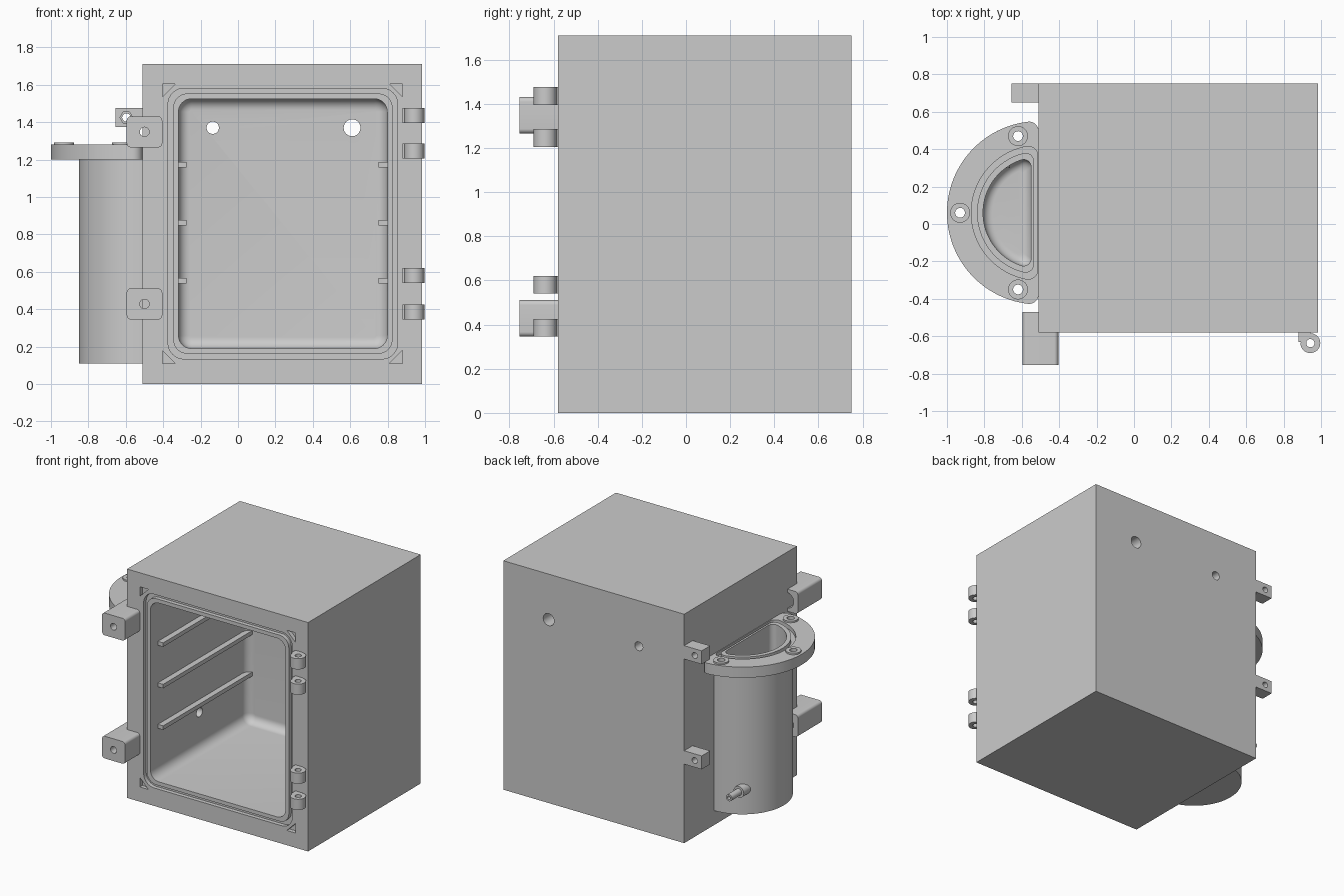
import bpy, bmesh
from math import pi, sin, cos, sqrt, atan2

old = bpy.data.objects.get("Cube")
if old:
    bpy.data.objects.remove(old, do_unlink=True)

GREY = (0.6, 0.6, 0.6, 1)
mat = bpy.data.materials.new("plain grey")
mat.use_nodes = True
mat.diffuse_color = GREY
mat.node_tree.nodes["Principled BSDF"].inputs["Base Color"].default_value = GREY

PLACE = {"x": lambda u, v, w: (w, u, v),
         "y": lambda u, v, w: (u, w, v),
         "z": lambda u, v, w: (u, v, w)}


# Outline helpers
def arc(cx, cy, r, a, b, n=8):
    return [(cx + r * cos(a + (b - a) * i / n), cy + r * sin(a + (b - a) * i / n))
            for i in range(n + 1)]


def circle(cx, cy, r, n=40):
    return arc(cx, cy, r, 0, 2 * pi, n)[:-1]


def rect(u0, u1, v0, v1):
    return [(u0, v0), (u1, v0), (u1, v1), (u0, v1)]


def round_rect(u0, u1, v0, v1, r):
    return (arc(u1 - r, v1 - r, r, 0, pi / 2) + arc(u0 + r, v1 - r, r, pi / 2, pi)
            + arc(u0 + r, v0 + r, r, pi, 1.5 * pi) + arc(u1 - r, v0 + r, r, 1.5 * pi, 2 * pi))


WALL, MID = -0.51, 0.06     # side wall of the cabinet and middle of the tank


def d_shape(r, flat, k):
    """Half disc with a flat side and two rounded corners of radius k."""
    f = flat - k
    h = sqrt((r - k) ** 2 - (f - WALL) ** 2)
    a = atan2(h, f - WALL)
    return (arc(WALL, MID, r, a, 2 * pi - a, 56) + arc(f, MID - h, k, 2 * pi - a, 2 * pi)
            + arc(f, MID + h, k, 0, a))


# Solid helpers
def loft(name, rings, axis, closed=False):
    """Skin a list of (outline, level); closed joins the last ring to the first."""
    bm = bmesh.new()
    loops = [[bm.verts.new(PLACE[axis](u, v, w)) for u, v in o] for o, w in rings]
    pairs = list(zip(loops, loops[1:]))
    if closed:
        pairs.append((loops[-1], loops[0]))
    else:
        bm.faces.new(loops[0])
        bm.faces.new(loops[-1])
    for p, q in pairs:
        for i in range(len(p)):
            j = (i + 1) % len(p)
            bm.faces.new((p[i], p[j], q[j], q[i]))
    bmesh.ops.remove_doubles(bm, verts=bm.verts, dist=1e-5)
    bmesh.ops.recalc_face_normals(bm, faces=bm.faces)
    me = bpy.data.meshes.new(name)
    bm.to_mesh(me)
    bm.free()
    me.materials.append(mat)
    ob = bpy.data.objects.new(name, me)
    bpy.context.collection.objects.link(ob)
    return ob


def prism(name, outline, axis, a, b):
    return loft(name, [(outline, a), (outline, b)], axis)


def ring(name, outer, inner, axis, a, b):
    return loft(name, [(outer, a), (inner, a), (inner, b), (outer, b)], axis, True)


def cut(ob, *cutters):
    bpy.context.view_layer.objects.active = ob
    for c in cutters:
        m = ob.modifiers.new("cut", "BOOLEAN")
        m.operation, m.solver, m.object = "DIFFERENCE", "EXACT", c
        bpy.ops.object.modifier_apply(modifier=m.name)
        bpy.data.objects.remove(c, do_unlink=True)
    return ob


def filleted(shape, axis, start, end, r):
    """Cutter whose far end is rounded; shape(inset) gives the outline."""
    s = 1 if end > start else -1
    steps = [i * pi / 16 for i in range(9)]
    rings = [(shape(0), start)] + [(shape(r * (1 - cos(t))), end - s * r * (1 - sin(t))) for t in steps]
    return loft("cutter", rings, axis)


# Cabinet with chamber, seal groove, corner pockets and ports
FRONT, BACK = -0.58, 0.75


def opening(d, r):
    return round_rect(-0.318 - d, 0.798 + d, 0.19 - d, 1.525 + d, r)


cabinet = prism("cabinet", rect(WALL, 0.985, 0, 1.71), "y", FRONT, BACK)
cut(cabinet,
    filleted(lambda i: opening(-i, 0.07 - i), "y", FRONT - 0.05, 0.565, 0.06),
    ring("cutter", opening(0.056, 0.085), opening(0.028, 0.075), "y", FRONT - 0.02, FRONT + 0.03),
    prism("cutter", circle(-0.135, 1.37, 0.033), "y", 0.5, 0.8),
    prism("cutter", circle(0.61, 1.37, 0.045), "y", 0.5, 0.8),
    prism("cutter", circle(0, 0.47, 0.035), "x", -0.6, -0.25))
for x, sx in ((-0.405, 1), (0.88, -1)):
    for z, sz in ((0.11, 1), (1.605, -1)):
        tri = [(x, z), (x + 0.07 * sx, z), (x, z + 0.07 * sz)]
        cut(cabinet, prism("cutter", tri, "y", FRONT - 0.02, FRONT + 0.03))

# Shelf rails
for z in (0.537, 0.847, 1.157):
    prism("left_rail", rect(0.752, 0.81, z, z + 0.03), "y", -0.49, 0.57)
    prism("right_rail", rect(-0.33, -0.275, z, z + 0.03), "y", -0.49, 0.57)

# Hinge knuckles
knuckle = ([(0.88, FRONT + 0.005), (0.88, -0.632)] + [(0.893, -0.632)]
           + arc(0.943, -0.637, 0.053, pi, 2 * pi, 20) + arc(0.943, -0.637, 0.053, 0, pi / 2, 10)
           + [(0.943, FRONT + 0.005)])
for z in (0.345, 0.54, 1.205, 1.395):
    cut(prism("hinge_knuckle", knuckle, "z", z, z + 0.08),
        prism("cutter", circle(0.943, -0.637, 0.022), "z", z - 0.1, z + 0.2))

# Front latch blocks
for z in (0.345, 1.265):
    c = z + 0.083
    cut(prism("latch_block", round_rect(-0.595, -0.405, z, z + 0.166, 0.022), "y", -0.755, -0.47),
        prism("cutter", circle(-0.5, c, 0.025), "y", -0.8, -0.55),
        prism("cutter", circle(-0.5, c, 0.06), "y", -0.57, -0.4))

# Rear brackets with a nut pocket
for z in (0.59, 1.375):
    c = z + 0.05
    cut(prism("rear_bracket", rect(-0.655, WALL + 0.005, z, z + 0.1), "y", 0.65, BACK),
        prism("cutter", circle(-0.597, c, 0.022), "y", 0.6, 0.8),
        prism("cutter", circle(-0.597, c, 0.034, 6), "y", 0.6, 0.69))

# Side tank
RIM = 1.28


def bore():
    return filleted(lambda i: d_shape(0.297 - i, -0.55 - i, 0.04 - 0.5 * i), "z", RIM + 0.1, 0.15, 0.05)


cut(prism("tank", d_shape(0.34, WALL + 0.004, 0.004), "z", 0.11, 1.2), bore(),
    prism("cutter", circle(0, 0.47, 0.035), "x", -0.6, -0.25))

# Tank flange with seal groove and bolt bosses
flange = cut(prism("tank_flange", d_shape(0.49, WALL, 0.05), "z", 1.2, RIM), bore(),
             ring("cutter", d_shape(0.36, -0.515, 0.05), d_shape(0.329, -0.535, 0.045),
                  "z", RIM - 0.03, RIM + 0.05))
for x, y in ((-0.62, 0.47), (-0.93, 0.06), (-0.62, -0.35)):
    cut(flange, prism("cutter", circle(x, y, 0.026), "z", 1.1, 1.4))
    ring("bolt_boss", circle(x, y, 0.053), circle(x, y, 0.026), "z", RIM - 0.01, RIM + 0.012)

# Drain pipe and collar
PX, PZ = -0.705, 0.295
ring("drain_pipe", circle(PX, PZ, 0.025), circle(PX, PZ, 0.012), "y", 0.3, 0.5)
prism("drain_collar", circle(PX, PZ, 0.042), "y", 0.3, 0.385)

# Smooth the round surfaces and keep the edges crisp
bpy.ops.object.select_all(action="DESELECT")
for ob in bpy.context.scene.objects:
    if ob.type == "MESH":
        ob.select_set(True)
        bpy.context.view_layer.objects.active = ob
bpy.ops.object.shade_smooth_by_angle(angle=0.5)
bpy.ops.object.select_all(action="DESELECT")
